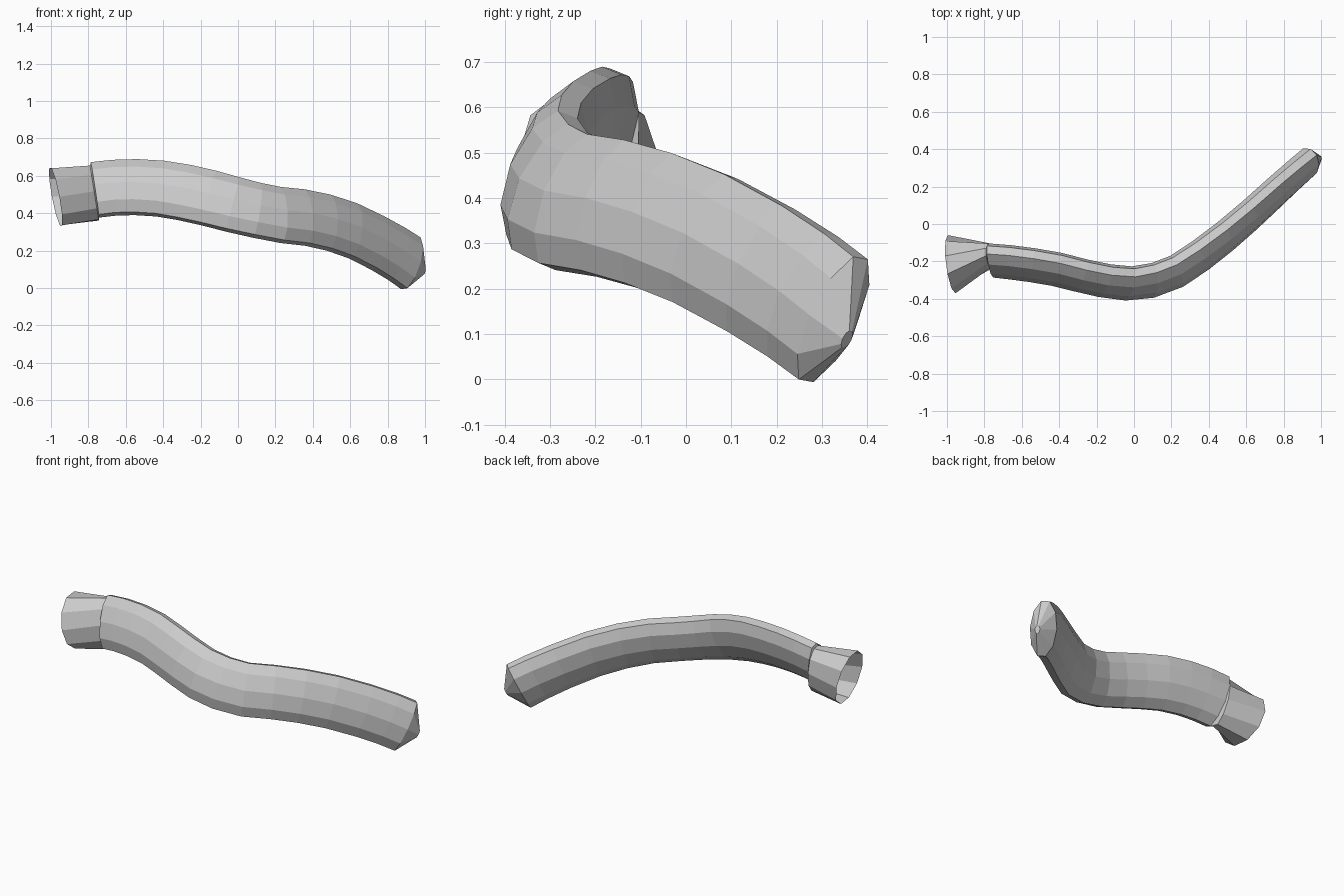
import bpy, bmesh, math
from mathutils import Vector

if "Cube" in bpy.data.objects:
    bpy.data.objects.remove(bpy.data.objects["Cube"])

SIDES = 10
Z = Vector((0, 0, 1))


def ring(bm, c, t, a, b, tilt):
    """Oval cross-section square to t; a = tall half, b = wide half, leaning back by tilt."""
    t = Vector(t).normalized()
    n = Z.cross(t).normalized()
    u = t.cross(n)
    s, k = math.sin(math.radians(tilt)), math.cos(math.radians(tilt))
    major, minor = n * s + u * k, n * k - u * s
    verts = []
    for i in range(SIDES):
        ang = 2 * math.pi * (i + 0.5) / SIDES
        verts.append(bm.verts.new(Vector(c) + major * a * math.cos(ang) + minor * b * math.sin(ang)))
    return verts


def bridge(bm, r0, r1):
    for i in range(SIDES):
        j = (i + 1) % SIDES
        bm.faces.new((r0[i], r0[j], r1[j], r1[i]))


def spline(pts, f):
    """Catmull-Rom position for f in 0..1."""
    f *= len(pts) - 1
    i = min(int(f), len(pts) - 2)
    x = f - i
    p1, p2 = pts[i], pts[i + 1]
    p0 = pts[i - 1] if i else p1 * 2 - p2
    p3 = pts[i + 2] if i + 2 < len(pts) else p2 * 2 - p1
    return 0.5 * (2 * p1 + (p2 - p0) * x + (2 * p0 - 5 * p1 + 4 * p2 - p3) * x * x
                  + (3 * p1 - p0 - 3 * p2 + p3) * x ** 3)


# Centre line of the bent pipe
spine = [Vector(p) for p in (
    (-0.765, -0.195, 0.525), (-0.6, -0.212, 0.54), (-0.4, -0.245, 0.53),
    (-0.2, -0.295, 0.492), (0, -0.317, 0.44), (0.2, -0.267, 0.395),
    (0.4, -0.135, 0.37), (0.6, 0.03, 0.312), (0.8, 0.213, 0.212), (0.925, 0.325, 0.132))]

bm = bmesh.new()

# Flared open socket
mouth = ring(bm, (-0.975, -0.215, 0.488), (1, 0.13, 0.19), 0.163, 0.157, 0)
neck = ring(bm, (-0.768, -0.170, 0.508), (1, 0.0, 0.16), 0.155, 0.066, 8)
bridge(bm, mouth, neck)

# Pipe body
prev, N = neck, 15
for k in range(N):
    f = k / (N - 1)
    t = spline(spine, min(f + 0.02, 1)) - spline(spine, max(f - 0.02, 0))
    if k == 0:
        t = Vector((1, 0.03, 0.14))
    tilt = 22 if f < 0.5 else 22 - 28 * (f - 0.5)
    cur = ring(bm, spline(spine, f), t, 0.160, 0.075, tilt)
    bridge(bm, prev, cur)
    prev = cur

# Blunt conical end
tip = ring(bm, (0.993, 0.355, 0.088), t, 0.022, 0.014, 8)
bridge(bm, prev, tip)
bm.faces.new(tip)

bmesh.ops.recalc_face_normals(bm, faces=bm.faces[:])
me = bpy.data.meshes.new("bent_pipe")
bm.to_mesh(me)
bm.free()
pipe = bpy.data.objects.new("bent_pipe", me)
bpy.context.collection.objects.link(pipe)
